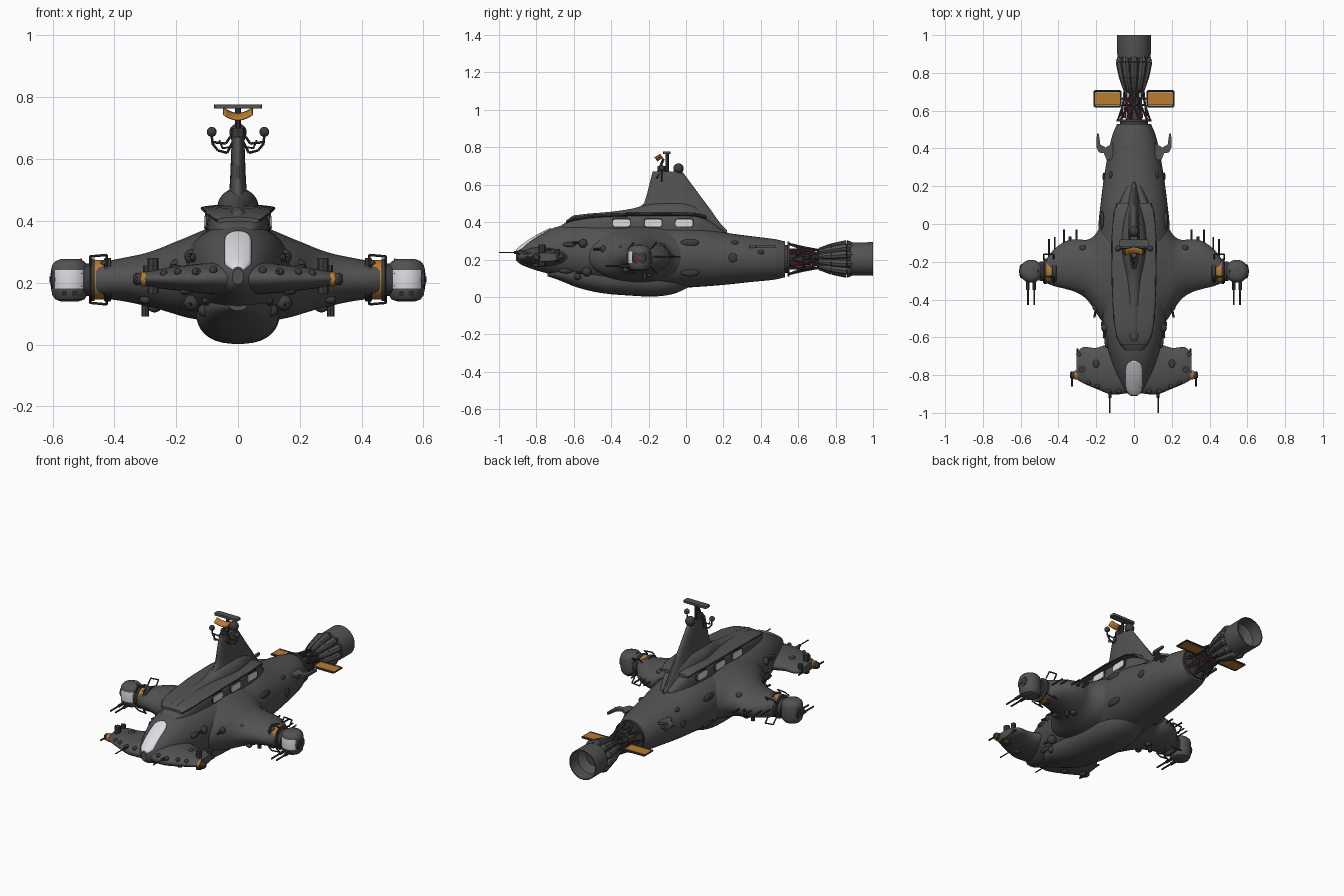
import bpy, bmesh, math
from mathutils import Vector, Matrix

if "Cube" in bpy.data.objects:
    bpy.data.objects.remove(bpy.data.objects["Cube"])

def material(name, r, g, b):
    m = bpy.data.materials.new(name)
    m.diffuse_color = (r, g, b, 1)
    m.use_nodes = True
    m.node_tree.nodes["Principled BSDF"].inputs["Base Color"].default_value = m.diffuse_color
    return m

HULL = material("hull_grey", .085, .085, .085)
DARK = material("dark_metal", .045, .045, .047)
WHITE = material("pale_glass", .72, .72, .76)
ORANGE = material("amber_panel", .48, .2, .03)
RED = material("deep_red", .28, .02, .05)

def put(name, bm, mats, mirror=False):
    bmesh.ops.recalc_face_normals(bm, faces=bm.faces[:])
    me = bpy.data.meshes.new(name)
    bm.to_mesh(me)
    bm.free()
    ob = bpy.data.objects.new(name, me)
    bpy.context.collection.objects.link(ob)
    for m in (mats if isinstance(mats, list) else [mats]):
        me.materials.append(m)
    if mirror:
        ob.modifiers.new("mirror", 'MIRROR')
    return ob

def at(rows, t):
    """Smoothly interpolate a table whose first column is the position."""
    i = max(0, min(len(rows) - 2, sum(r[0] <= t for r in rows) - 1))
    a, b = rows[i], rows[i + 1]
    p, q = rows[max(i - 1, 0)], rows[min(i + 2, len(rows) - 1)]
    d = b[0] - a[0]
    u = (t - a[0]) / d
    out = []
    for k in range(1, len(a)):
        m0 = (b[k] - p[k]) / (b[0] - p[0]) * d
        m1 = (q[k] - a[k]) / (q[0] - a[0]) * d
        out.append((2*u**3 - 3*u*u + 1)*a[k] + (u**3 - 2*u*u + u)*m0
                   + (3*u*u - 2*u**3)*b[k] + (u**3 - u*u)*m1)
    return out

def loft(name, rows, axis, mats, n=2.0, mirror=False, steps=1, k=32):
    """Skin superellipse sections; row = position, low/high of both other axes."""
    bm = bmesh.new()
    if steps > 1:
        ts = [a[0] + (b[0] - a[0]) * s / steps for a, b in zip(rows, rows[1:]) for s in range(steps)] + [rows[-1][0]]
        rows = [[t] + at(rows, t) for t in ts]
    rings = []
    for t, a0, a1, b0, b1 in rows:
        ring = []
        for j in range(k):
            c, s = math.cos(2*math.pi*(j + .5)/k), math.sin(2*math.pi*(j + .5)/k)
            co = [(a0 + a1)/2 + (a1 - a0)/2 * math.copysign(abs(c)**(2/n), c),
                  (b0 + b1)/2 + (b1 - b0)/2 * math.copysign(abs(s)**(2/n), s)]
            co.insert("xyz".index(axis), t)
            ring.append(bm.verts.new(co))
        rings.append(ring)
    for r, q in zip(rings, rings[1:]):
        for j in range(k):
            bm.faces.new((r[j], r[(j+1) % k], q[(j+1) % k], q[j]))
    bm.faces.new(rings[0])
    bm.faces.new(rings[-1])
    return put(name, bm, mats, mirror)

def lathe(name, profile, axis, c, mat, mirror=False, k=32):
    return loft(name, [(t, c[0]-r, c[0]+r, c[1]-r, c[1]+r) for t, r in profile], axis, mat, 2, mirror, 1, k)

def rods(name, segs, mat, mirror=False, k=8):
    """Straight bars: (start, end, radius[, end radius])."""
    bm = bmesh.new()
    for p, q, r, *r2 in segs:
        p, q = Vector(p), Vector(q)
        mat4 = Matrix.Translation((p + q)/2) @ (q - p).to_track_quat('Z', 'Y').to_matrix().to_4x4()
        bmesh.ops.create_cone(bm, cap_ends=True, segments=k, radius1=r, radius2=r2[0] if r2 else r,
                              depth=(q - p).length, matrix=mat4)
    return put(name, bm, mat, mirror)

def balls(name, items, mat, mirror=False):
    bm = bmesh.new()
    for c, r in items:
        r = r if isinstance(r, tuple) else (r, r, r)
        bmesh.ops.create_uvsphere(bm, u_segments=16, v_segments=10, radius=1,
                                  matrix=Matrix.Translation(c) @ Matrix.Diagonal((*r, 1)))
    return put(name, bm, mat, mirror)

def sheet(name, f, nu, nv, mat):
    bm = bmesh.new()
    g = [[bm.verts.new(f(i/nu, j/nv)) for j in range(nv + 1)] for i in range(nu + 1)]
    for i in range(nu):
        for j in range(nv):
            bm.faces.new((g[i][j], g[i+1][j], g[i+1][j+1], g[i][j+1]))
    ob = put(name, bm, mat)
    so = ob.modifiers.new("thickness", 'SOLIDIFY')
    so.thickness, so.offset = .006, 0

def path(pts, r):
    return [(a, b, r) for a, b in zip(pts, pts[1:])]

def sym(rows):
    return [(y, -w, w, lo, hi) for y, w, lo, hi in rows]

# Fuselage, belly, cabin, overhanging roof and spine
hull = sym([(-.91, .018, .195, .245), (-.88, .05, .172, .272), (-.8, .092, .142, .325), (-.7, .127, .115, .372),
            (-.6, .152, .09, .393), (-.45, .175, .062, .395), (-.25, .188, .047, .388), (0, .188, .05, .38),
            (.1, .178, .056, .37), (.22, .163, .066, .343), (.35, .142, .08, .325), (.47, .115, .092, .31), (.53, .09, .105, .297)])
loft("fuselage", hull, 'y', HULL, 2.1, steps=4, k=48)
loft("belly", sym([(-.74, .03, .11, .16), (-.68, .08, .09, .17), (-.58, .115, .05, .2), (-.45, .13, .02, .2),
                   (-.3, .135, .007, .2), (-.17, .13, .002, .2), (-.07, .115, .015, .2), (0, .09, .045, .2), (.04, .06, .07, .2)]),
     'y', HULL, 2.4, steps=3)
cab = sym([(-.7, .03, .22, .35), (-.66, .062, .2, .388), (-.6, .083, .2, .412), (-.5, .097, .2, .43), (-.3, .104, .2, .44),
           (-.1, .106, .2, .443), (.05, .095, .2, .438), (.12, .075, .2, .41), (.2, .04, .2, .352)])
loft("cabin", cab, 'y', HULL, 5, steps=3, k=48)
eave = [(-.64, .068, .398), (-.6, .09, .413), (-.5, .107, .428), (-.3, .116, .437), (-.1, .118, .439), (.05, .107, .435), (.11, .09, .42)]
loft("roof", sym([(y, w, z - .008, z + .014) for y, w, z in eave]), 'y', HULL, 2.2, steps=3)
rods("roof_edge", path([(w - .002, y, z + .002) for y, w, z in eave], .005), DARK, True)
loft("spine", sym([(-.63, .012, .38, .415), (-.6, .028, .38, .436), (-.4, .035, .38, .456), (-.28, .042, .38, .474),
                   (-.2, .055, .38, .498), (-.1, .067, .38, .506), (.02, .055, .36, .5), (.12, .032, .33, .45), (.22, .008, .3, .355)]),
     'y', HULL, 2, steps=3)
loft("fin", [(.34, -.03, .03, -.26, .225), (.42, -.036, .036, -.26, .165), (.47, -.034, .034, -.262, .13), (.5, -.028, .028, -.225, .107),
             (.55, -.025, .025, -.209, .07), (.655, -.021, .021, -.183, -.008), (.672, -.018, .018, -.178, -.022)], 'z', HULL, 2.3)

# Windshield laid on the nose
def windshield(u, v):
    y = -.907 + u * .185
    _, rx, lo, hi = at(hull, y)
    w = min(.8*rx, .042 * max(0.02, 1 - max(0, (u - .72)/.28)**2.5)**.5)
    x = w * (2*v - 1)
    return (x, y, (lo + hi)/2 + (hi - lo)/2 * (1 - abs(x/rx)**2.1)**(1/2.1) + .003)
sheet("windshield", windshield, 20, 10, WHITE)

# Cabin side windows with frames
for i, y in enumerate((-.345, -.175, -.01)):
    x = at(cab, y)[1]
    for nm, d, g, m in (("window_frame", .001, .007, DARK), ("window", .004, 0, WHITE)):
        loft(f"{nm}_{i}", [(px, y - .045 - g, y + .045 + g, .376 - g, .415 + g) for px in (x - .012, x + d)], 'x', m, 4.5, True)

# Main wings and front wings
loft("wing", [(.08, -.58, .1, .07, .385), (.17, -.515, .0, .088, .346), (.21, -.455, -.06, .1, .33), (.25, -.4, -.083, .112, .313),
              (.3, -.365, -.08, .125, .296), (.36, -.345, -.09, .138, .283), (.42, -.33, -.13, .147, .272), (.46, -.315, -.18, .15, .27)],
     'x', HULL, 2, True, 3)
loft("front_wing", [(0, -.89, -.6, .16, .265), (.06, -.9, -.615, .162, .268), (.12, -.903, -.628, .166, .262), (.2, -.873, -.655, .175, .252),
                    (.27, -.843, -.652, .184, .242), (.305, -.822, -.68, .19, .236)], 'x', HULL, 2, True, 3)

# Wing tip joint rings, turret pods and guns
c = (-.25, .21)
lathe("tip_collar", [(.41, .064), (.412, .071), (.432, .071), (.434, .06)], 'x', c, DARK, True)
lathe("tip_band", [(.43, .064), (.466, .064)], 'x', c, ORANGE, True)
lathe("tip_neck", [(.464, .069), (.476, .069), (.478, .053), (.5, .053)], 'x', c, DARK, True)
pod = lathe("turret_pod", [(.14, .03), (.146, .047), (.16, .057), (.182, .061), (.242, .061), (.258, .057), (.27, .046), (.277, .028)],
            'z', (.544, -.25), [HULL, WHITE], True)
for f in pod.data.polygons:
    if f.normal.y < -.62 and .182 < f.center.z < .242:
        f.material_index = 1
lathe("pod_end", [(.59, .04), (.603, .034), (.606, .02)], 'x', c, DARK, True)
lathe("pod_lamp", [(.6, .01), (.609, .01)], 'x', c, RED, True, 12)
rods("pod_guns", [((x, -.26, z), (x, -.35, z), .009) for x in (.528, .562) for z in (.165,)] +
     [((x, -.34, .165), (x, -.43, .165), .005) for x in (.528, .562)] +
     [((.505, -.25, z), (.585, -.25, z), .048, .04) for z in (.19, .23)], DARK, True)
for s in (-1, 1):
    rods("tip_bracket", [q for y in (-.31, -.19) for q in path([(.425, y, .21 + s*.045), (.425, y + .03, .21 + s*.08),
         (.478, y + .03, .21 + s*.075), (.478, y, .21 + s*.045)], .004)], DARK, True)

# Front wing tips
lathe("front_tip_band", [(.298, .024), (.314, .024)], 'x', (-.8, .212), ORANGE, True, 16)
lathe("front_tip", [(.312, .019), (.33, .021), (.34, .012)], 'x', (-.8, .212), DARK, True, 16)
rods("front_tip_guns", [((.328, -.8, .212), (.328, -.86, .212), .005), ((.275, -.77, .165), (.275, -.77, .28), .018),
     ((.293, -.69, .2), (.293, -.69, .255), .014), ((.3, -.74, .2), (.3, -.66, .2), .005)], DARK, True)
rods("nose_probes", [((.128, -.89, .238), (.128, -1, .238), .0035), ((.128, -.86, .235), (.128, -.92, .237), .008)], DARK, True)
balls("front_wing_sensors", [((.08, -.885, .24), .013), ((.135, -.885, .235), .014), ((.195, -.86, .235), .012), ((.24, -.84, .23), .012),
      ((.2, -.74, .25), (.018, .022, .008)), ((.17, -.8, .17), (.018, .022, .01))], DARK, True)

# Hull ports and gun turrets around the wing roots
def on_hull(y, z):
    _, rx, lo, hi = at(hull, y)
    return (rx * (1 - abs((z - (lo + hi)/2)/((hi - lo)/2))**2.1)**(1/2.1), y, z)
balls("hull_ports", [(on_hull(-.62, .28), (.012, .038, .014)), (on_hull(.25, .21), (.008, .024, .024)), (on_hull(.02, .29), (.012, .05, .02)),
      (on_hull(.02, .13), (.012, .05, .02)), (on_hull(-.64, .14), (.012, .04, .014)), (on_hull(.26, .29), (.01, .02, .012)),
      (on_hull(.4, .24), (.01, .018, .012))], DARK, True)
balls("root_turrets", [((.15, -.55, .285), .024), ((.15, -.53, .135), .026), ((.11, -.58, .11), .02), ((.2, -.44, .255), .02),
      ((.27, -.13, .27), (.02, .02, .016)), ((.26, -.34, .265), (.02, .02, .014)), ((.43, -.28, .262), (.016, .016, .012)),
      ((.27, -.2, .118), (.02, .02, .014)), ((.3, -.32, .145), (.018, .018, .014))], DARK, True)
rods("turret_barrels", [((x, y, z), (x + .01, y - .055, z), .006) for x, y, z in
     ((.15, -.55, .29), (.15, -.53, .13), (.2, -.44, .255))] + [((.3, -.22, .13), (.3, -.22, .09), .012)], DARK, True)

# Trailing edge rods
rods("wing_rods", [((x, a, z), (x, b, z), r) for x, a, b, r in ((.305, -.15, -.03, .005), (.37, -.15, -.03, .005), (.42, -.2, -.07, .004),
     (.45, -.22, -.08, .004), (.34, -.13, -.065, .008)) for z in (.215,)], DARK, True)

# Tail side fins
bm = bmesh.new()
pts = [(.11, .43), (.15, .405), (.178, .42), (.187, .48), (.197, .48), (.198, .405), (.185, .378), (.16, .375), (.145, .34), (.11, .34)]
face = bm.faces.new([bm.verts.new((x, y, .262)) for x, y in pts])
ex = bmesh.ops.extrude_face_region(bm, geom=[face])
bmesh.ops.translate(bm, vec=(0, 0, .014), verts=[v for v in ex["geom"] if isinstance(v, bmesh.types.BMVert)])
put("tail_fin", bm, HULL, True)

# Engine truss
c = (0, .203)
def polar(r, a, y):
    return (r*math.cos(a), y, c[1] + r*math.sin(a))
lathe("tail_flange", [(.525, .09), (.53, .075), (.542, .075), (.542, .094), (.554, .094)], 'y', c, DARK)
lathe("engine_core", [(.55, .045), (.6, .03), (.68, .025), (.72, .045)], 'y', c, DARK, k=16)
N = 10
truss, reds = [], []
for i in range(N):
    a, h = 2*math.pi*i/N, math.pi/N
    truss += [(polar(.085, a, .55), polar(.062, a + h, .63), .006), (polar(.062, a + h, .63), polar(.085, a + 2*h, .55), .006),
              (polar(.062, a + h, .63), polar(.05, a, .71), .006), (polar(.062, a + h, .63), polar(.05, a + 2*h, .71), .006),
              (polar(.062, a + h, .63), polar(.062, a + 3*h, .63), .006)]
    if i % 2:
        reds.append((polar(.05, a, .56), polar(.038, a, .67), .008))
rods("engine_truss", truss, DARK, k=6)
rods("red_fuel_lines", reds, RED)

# Solar panels
loft("solar_panel", [(z, .075, .208, .63, .696) for z in (.2, .207)], 'z', ORANGE, 30, True)
rods("panel_frame", path([(.03, .663, .203), (.072, .663, .203), (.072, .622, .203), (.21, .622, .203), (.21, .705, .203),
     (.072, .705, .203), (.072, .663, .203)], .005), DARK, True)

# Engine petals and open nozzle
lathe("engine_cone", [(.7, .045), (.72, .052), (.8, .062), (.88, .08), (.9, .08)], 'y', c, DARK)
rods("engine_petals", [s for i in range(N) for a in [2*math.pi*(i + .5)/N] for s in
     ((polar(.048, a, .71), polar(.064, a, .78), .011, .02), (polar(.064, a, .78), polar(.078, a, .86), .02, .023),
      (polar(.078, a, .86), polar(.078, a, .89), .023, .011))], HULL)
lathe("nozzle", [(.872, .07), (.88, .086), (.9, .089), (1, .09), (1, .084), (.93, .08), (.9, .04)], 'y', c, HULL, k=40)

# Mast top: scanner bar, dish, lamps on curved arms, sensor ball
rods("mast", [((0, -.1, .66), (0, -.1, .765), .009), ((0, -.16, .64), (0, -.12, .74), .007), ((0, -.04, .66), (0, -.04, .68), .02),
              ((0, -.13, .66), (0, -.13, .7), .022)], DARK)
loft("scanner_bar", [(z, -.077, .077, -.122, -.082) for z in (.763, .777)], 'z', HULL, 10)
sheet("scanner_dish", lambda u, v: (.092*(u - .5), -.155 + .03*v - .05*(u - .5)**2, .727 + .02*v + .07*(u - .5)**2), 10, 3, ORANGE)
rods("lamp_arms", path([(.015, -.13, .66), (.035, -.13, .62), (.065, -.13, .628), (.083, -.13, .65), (.085, -.13, .68)], .004) +
     path([(.012, -.13, .69), (.04, -.13, .65), (.083, -.13, .655)], .004) +
     path([(.015, -.15, .64), (.05, -.16, .635), (.06, -.14, .66)], .003), DARK, True)
balls("lamps", [((.085, -.13, .688), .016)], DARK, True)
balls("sensor_ball", [((0, -.04, .687), .028)], DARK)

bpy.ops.object.select_all(action='SELECT')
bpy.context.view_layer.objects.active = bpy.data.objects["fuselage"]
bpy.ops.object.shade_smooth_by_angle(angle=math.radians(35))
